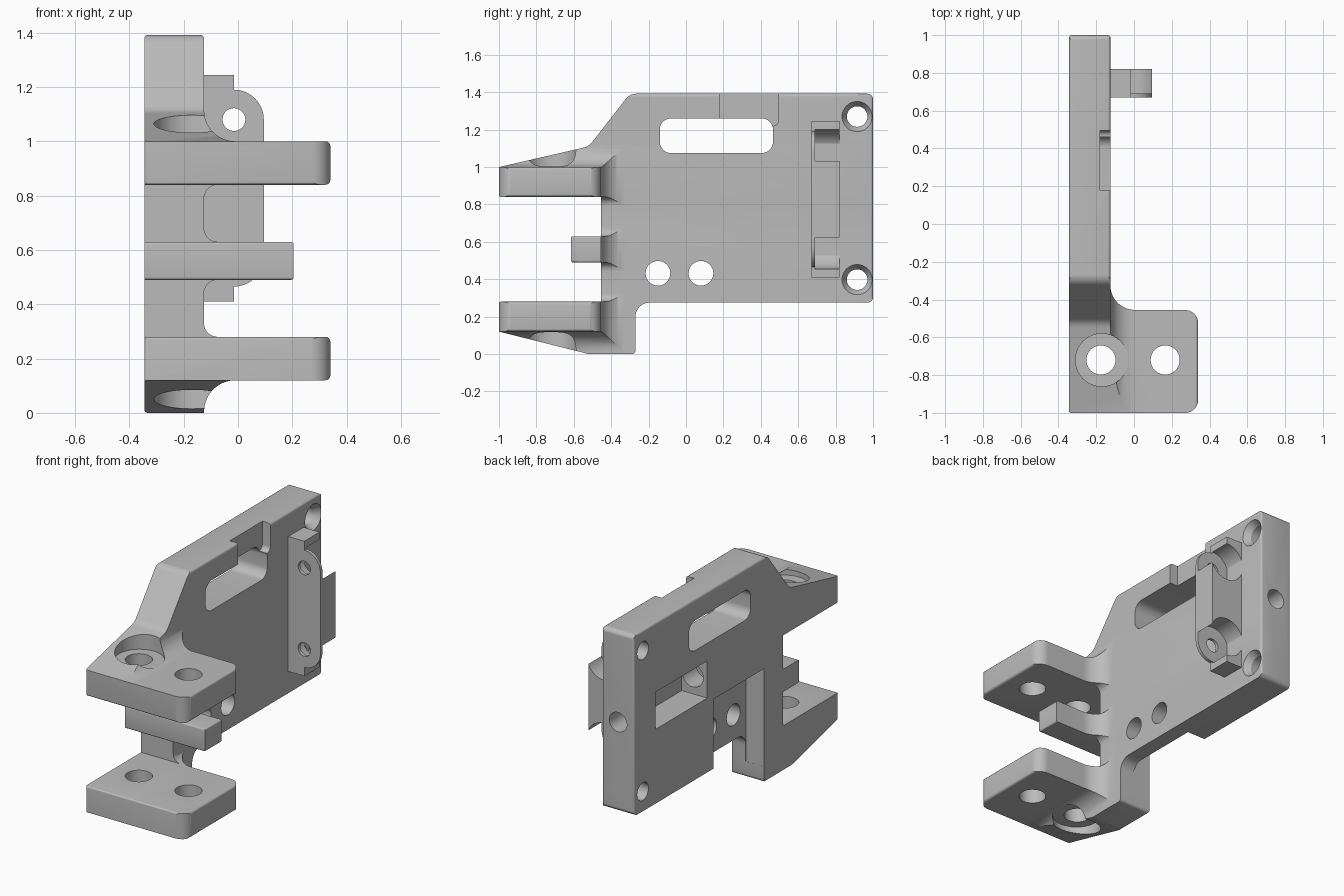
import bpy, bmesh, math
from mathutils import Vector

if "Cube" in bpy.data.objects:
    bpy.data.objects.remove(bpy.data.objects["Cube"])

grey = bpy.data.materials.new("plain grey")
grey.use_nodes = True
grey.diffuse_color = (0.5, 0.5, 0.5, 1)
grey.node_tree.nodes["Principled BSDF"].inputs["Base Color"].default_value = (0.5, 0.5, 0.5, 1)


def rounded(points):
    """Turn (u, v, radius) corners into an outline with arcs."""
    out = []
    for i, (u, v, r) in enumerate(points):
        p = Vector((u, v))
        if r == 0:
            out.append(p)
            continue
        a = (Vector(points[i - 1][:2]) - p).normalized()
        b = (Vector(points[(i + 1) % len(points)][:2]) - p).normalized()
        half = a.angle(b) / 2
        centre = p + (a + b).normalized() * (r / math.sin(half))
        start = p + a * (r / math.tan(half)) - centre
        end = p + b * (r / math.tan(half)) - centre
        sweep = start.angle_signed(end)
        steps = 4 if r < 0.03 else 10
        for k in range(steps + 1):
            t = -sweep * k / steps
            out.append(centre + Vector((start.x * math.cos(t) - start.y * math.sin(t),
                                        start.x * math.sin(t) + start.y * math.cos(t))))
    return out


def place(axis, u, v, w):
    return {"X": (w, u, v), "Y": (u, w, v), "Z": (u, v, w)}[axis]


def loft(name, axis, low, high, lo, hi):
    """Solid between two matching outlines along an axis."""
    bm = bmesh.new()
    a = [bm.verts.new(place(axis, p[0], p[1], lo)) for p in low]
    b = [bm.verts.new(place(axis, p[0], p[1], hi)) for p in high]
    n = len(a)
    bm.faces.new(a)
    bm.faces.new(b)
    for i in range(n):
        j = (i + 1) % n
        bm.faces.new((a[i], a[j], b[j], b[i]))
    bmesh.ops.recalc_face_normals(bm, faces=bm.faces)
    mesh = bpy.data.meshes.new(name)
    bm.to_mesh(mesh)
    bm.free()
    mesh.materials.append(grey)
    ob = bpy.data.objects.new(name, mesh)
    bpy.context.collection.objects.link(ob)
    return ob


def prism(name, axis, points, lo, hi):
    outline = rounded(points)
    return loft(name, axis, outline, outline, lo, hi)


def rect(u0, u1, v0, v1, r=0):
    return [(u0, v0, r), (u1, v0, r), (u1, v1, r), (u0, v1, r)]


def circle(u, v, r):
    return [(u + r * math.cos(k * math.tau / 40), v + r * math.sin(k * math.tau / 40))
            for k in range(40)]


def rod(axis, u, v, lo, hi, r, r2=None):
    return loft("cutter", axis, circle(u, v, r), circle(u, v, r2 or r), lo, hi)


def combine(ob, other, operation="DIFFERENCE"):
    other.hide_render = True
    mod = ob.modifiers.new("combine", "BOOLEAN")
    mod.operation = operation
    mod.solver = "EXACT"
    mod.object = other
    bpy.context.view_layer.objects.active = ob
    bpy.ops.object.modifier_apply(modifier=mod.name)
    bpy.data.objects.remove(other)


def mirrored(half):
    return half + [(u, 1.12 - v, r) for u, v, r in reversed(half)]


# Side outline: plate, clevis arms and short middle tab
fork = mirrored([(-1, 0.12, 0), (-1, 0.28, 0.01), (-0.455, 0.28, 0), (-0.455, 0.49, 0),
                 (-0.615, 0.49, 0.01)])
side = fork + [(-0.52, 1.11, 0.08), (-0.3, 1.392, 0.07), (1, 1.392, 0.03), (1, 0.275, 0.03),
               (-0.27, 0.275, 0.075), (-0.27, 0, 0.02), (-0.52, 0, 0.05)]
body = prism("bracket_body", "X", side, -0.5, 0.5)

# Front outline: widths of the plate, arms and tab with their root fillets
steps = mirrored([(-0.125, 0.12, 0.115), (0.34, 0.12, 0.018), (0.34, 0.28, 0.018),
                  (-0.125, 0.28, 0.05), (-0.125, 0.49, 0.05), (0.205, 0.49, 0.01)])
front = [(-0.345, 0, 0.012), (-0.125, 0, 0)] + steps + [(-0.125, 1.392, 0.014),
                                                     (-0.345, 1.392, 0.014)]
combine(body, prism("cutter", "Y", front, -1.2, 1.2), "INTERSECT")

# Plan outline: long plate with the arm footprint at the front
plan = [(-0.345, -1, 0.012), (0.34, -1, 0.07), (0.34, -0.455, 0.07), (-0.125, -0.455, 0.13),
        (-0.125, 1, 0.014), (-0.345, 1, 0.014)]
combine(body, prism("cutter", "Z", plan, -0.2, 1.6), "INTERSECT")

# Grip slot and the shallow notch above it
combine(body, prism("cutter", "X", rect(-0.14, 0.465, 1.075, 1.26, 0.06), -0.5, 0.2))
combine(body, prism("cutter", "X", rect(0.178, 0.495, 1.22, 1.5, 0.03), -0.18, 0.2))

# Pin holes through the arms with recessed seats
for x in (-0.175, 0.165):
    combine(body, rod("Z", x, -0.72, -0.2, 1.6, 0.077))
for lo, hi in ((-0.2, 0.119), (1.001, 1.5)):
    combine(body, rod("Z", -0.17, -0.72, lo, hi, 0.14))

# Side holes, countersunk at the rear corners
for y in (-0.15, 0.08):
    combine(body, rod("X", y, 0.432, -0.5, 0.2, 0.066))
for z in (0.398, 1.27):
    combine(body, rod("X", 0.915, z, -0.5, 0.2, 0.055))
    combine(body, rod("X", 0.915, z, -0.165, -0.12, 0.055, 0.084))

# Recesses in the flat face, and the bore entering from the rear end
combine(body, prism("cutter", "X", rect(-0.2705, 0.225, 0.1, 0.705), -0.5, -0.22))
combine(body, prism("cutter", "X", rect(0.285, 0.79, 0.735, 0.965), -0.5, -0.17))
combine(body, rod("Y", -0.235, 0.83, 0.7, 1.2, 0.06))
combine(body, rod("Y", -0.245, 0.85, 0.15, 0.4, 0.072))

# Hinge lug: stepped base, rounded web and screw pockets
lug = prism("hinge_lug", "Y", rect(-0.14, -0.015, 0.41, 1.245), 0.67, 0.82)
web = [(-0.13, 0.465, 0), (0.095, 0.465, 0.11), (0.095, 1.19, 0.11), (-0.13, 1.19, 0)]
combine(lug, prism("cutter", "Y", web, 0.67, 0.82), "UNION")
for z in (0.575, 1.08):
    combine(lug, rod("Y", -0.015, z, 0.69, 1, 0.12))
    combine(lug, rod("Y", -0.015, z, 0.5, 1, 0.042))

for ob in (body, lug):
    bpy.ops.object.select_all(action="DESELECT")
    ob.select_set(True)
    bpy.context.view_layer.objects.active = ob
    bpy.ops.object.shade_smooth_by_angle(angle=math.radians(30))
